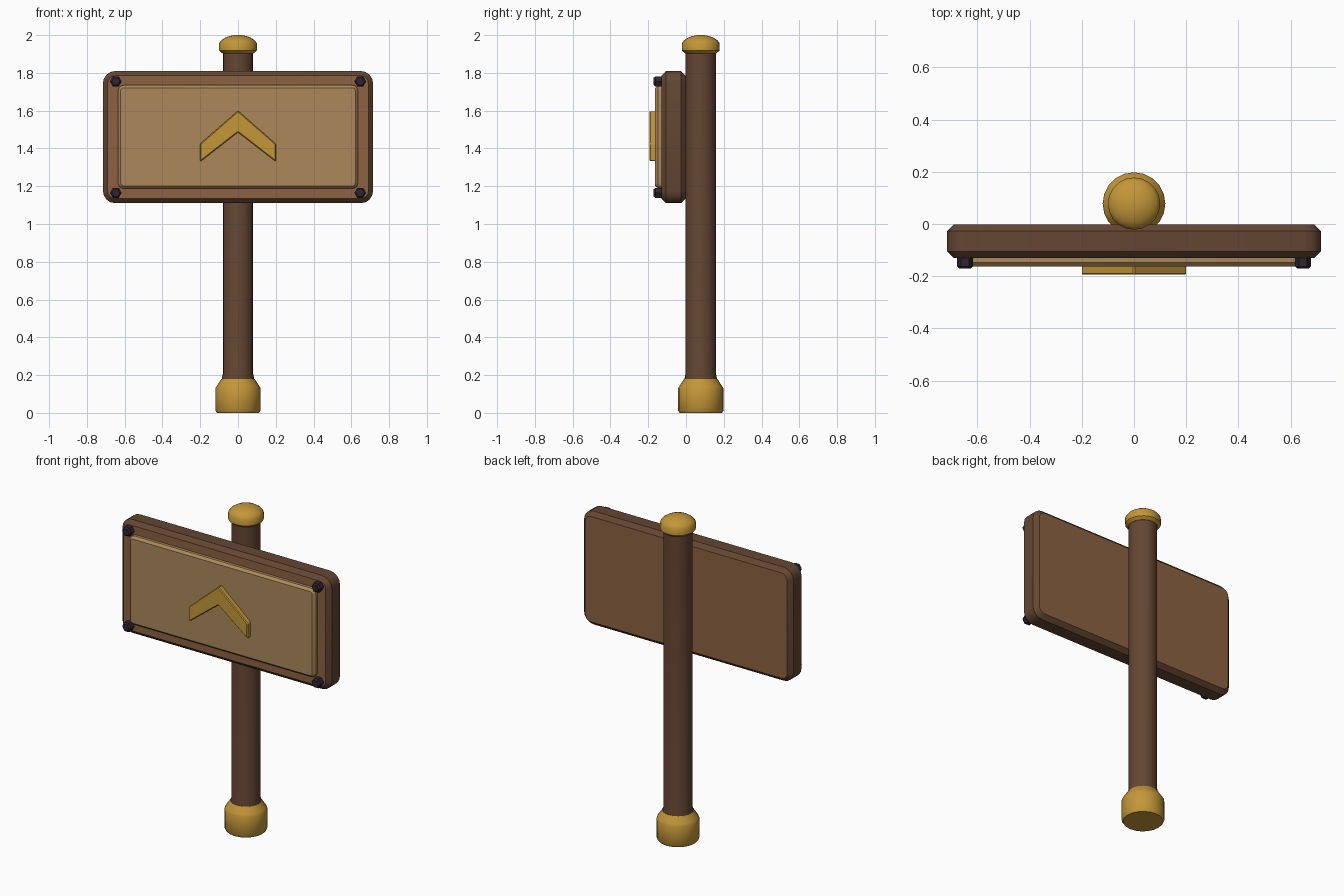
import bpy, bmesh, math

if "Cube" in bpy.data.objects:
    bpy.data.objects.remove(bpy.data.objects["Cube"])


def material(name, rgb):
    m = bpy.data.materials.new(name)
    lin = [(c / 255 / 12.92) if c < 10 else ((c / 255 + 0.055) / 1.055) ** 2.4 for c in rgb]
    m.diffuse_color = (*lin, 1)
    m.use_nodes = True
    m.node_tree.nodes["Principled BSDF"].inputs["Base Color"].default_value = m.diffuse_color
    return m


DARK = material("dark wood", (100, 70, 50))
WOOD = material("mid wood", (140, 98, 66))
TAN = material("tan panel", (172, 137, 91))
GOLD = material("gold", (196, 151, 56))
IRON = material("dark iron", (46, 38, 50))
AXIS_Y = 0.078


def loft(name, rings, mats, smooth=None):
    """Skin a stack of equal-length point rings and cap both ends."""
    bm = bmesh.new()
    vs = [[bm.verts.new(p) for p in ring] for ring in rings]
    n = len(vs[0])
    for a, b in zip(vs, vs[1:]):
        for i in range(n):
            j = (i + 1) % n
            bm.faces.new((a[i], a[j], b[j], b[i]))
    for ring in (vs[0], vs[-1]):
        cap = bm.faces.new(ring)
        cap.material_index = len(mats) - 1
    bmesh.ops.recalc_face_normals(bm, faces=bm.faces)
    me = bpy.data.meshes.new(name)
    bm.to_mesh(me)
    bm.free()
    for m in mats:
        me.materials.append(m)
    ob = bpy.data.objects.new(name, me)
    bpy.context.collection.objects.link(ob)
    if smooth:
        bpy.ops.object.select_all(action='DESELECT')
        ob.select_set(True)
        bpy.context.view_layer.objects.active = ob
        bpy.ops.object.shade_smooth_by_angle(angle=math.radians(smooth))
    return ob


def turned(name, profile, mat, sides=20):
    """Round part about the post axis from (radius, z) pairs."""
    rings = [[(r * math.cos(2 * math.pi * i / sides),
               AXIS_Y + r * math.sin(2 * math.pi * i / sides), z)
              for i in range(sides)] for r, z in profile]
    return loft(name, rings, [mat], 40)


def slab(name, hx, z0, z1, radius, levels, mats, seg=4):
    """Rounded plate facing -y from (y, inset) levels."""
    rings = []
    for y, inset in levels:
        r = max(radius - inset, 0.008)
        ring = []
        for k, (sx, zc) in enumerate(((1, z1 - inset - r), (-1, z1 - inset - r),
                                      (-1, z0 + inset + r), (1, z0 + inset + r))):
            for s in range(seg + 1):
                a = math.pi / 2 * (k + s / seg)
                ring.append((sx * (hx - inset - r) + r * math.cos(a), y, zc + r * math.sin(a)))
        rings.append(ring)
    return loft(name, rings, mats, 30)


# post with turned foot and cap
turned("post", [(0.086, 0.17), (0.086, 0.18), (0.08, 0.21), (0.08, 1.92)], DARK)
turned("post_foot", [(0.112, 0), (0.12, 0.012), (0.12, 0.13), (0.113, 0.142), (0.088, 0.18)], GOLD)
turned("post_cap", [(0.082, 1.903), (0.1, 1.918), (0.1, 1.957), (0.088, 1.973),
                    (0.068, 1.986), (0.045, 1.995), (0.02, 2.0)], GOLD)

# board: dark rim, lighter front and back faces
slab("sign_board", 0.715, 1.11, 1.81, 0.065,
     [(-0.002, 0.025), (-0.027, 0), (-0.106, 0), (-0.13, 0.025)], [DARK, WOOD])

# raised panel
slab("sign_panel", 0.635, 1.188, 1.735, 0.03,
     [(-0.12, 0), (-0.148, 0), (-0.163, 0.014)], [TAN])

# chevron
chevron = [(0, 1.60), (-0.2, 1.425), (-0.2, 1.33), (0, 1.485), (0.2, 1.33), (0.2, 1.425)]
ob = loft("chevron", [[(x, y, z) for x, z in chevron] for y in (-0.155, -0.194)], [GOLD])
bev = ob.modifiers.new("edge", 'BEVEL')
bev.width = 0.005
bev.segments = 1

# corner bolts
for sx, side in ((-1, "left"), (1, "right")):
    for z, level in ((1.165, "lower"), (1.755, "upper")):
        loft(f"bolt_{level}_{side}",
             [[(sx * 0.647 + r * math.cos(math.pi / 3 * i), y, z + r * math.sin(math.pi / 3 * i))
               for i in range(6)] for y, r in ((-0.12, 0.031), (-0.162, 0.031), (-0.171, 0.022))],
             [IRON])
